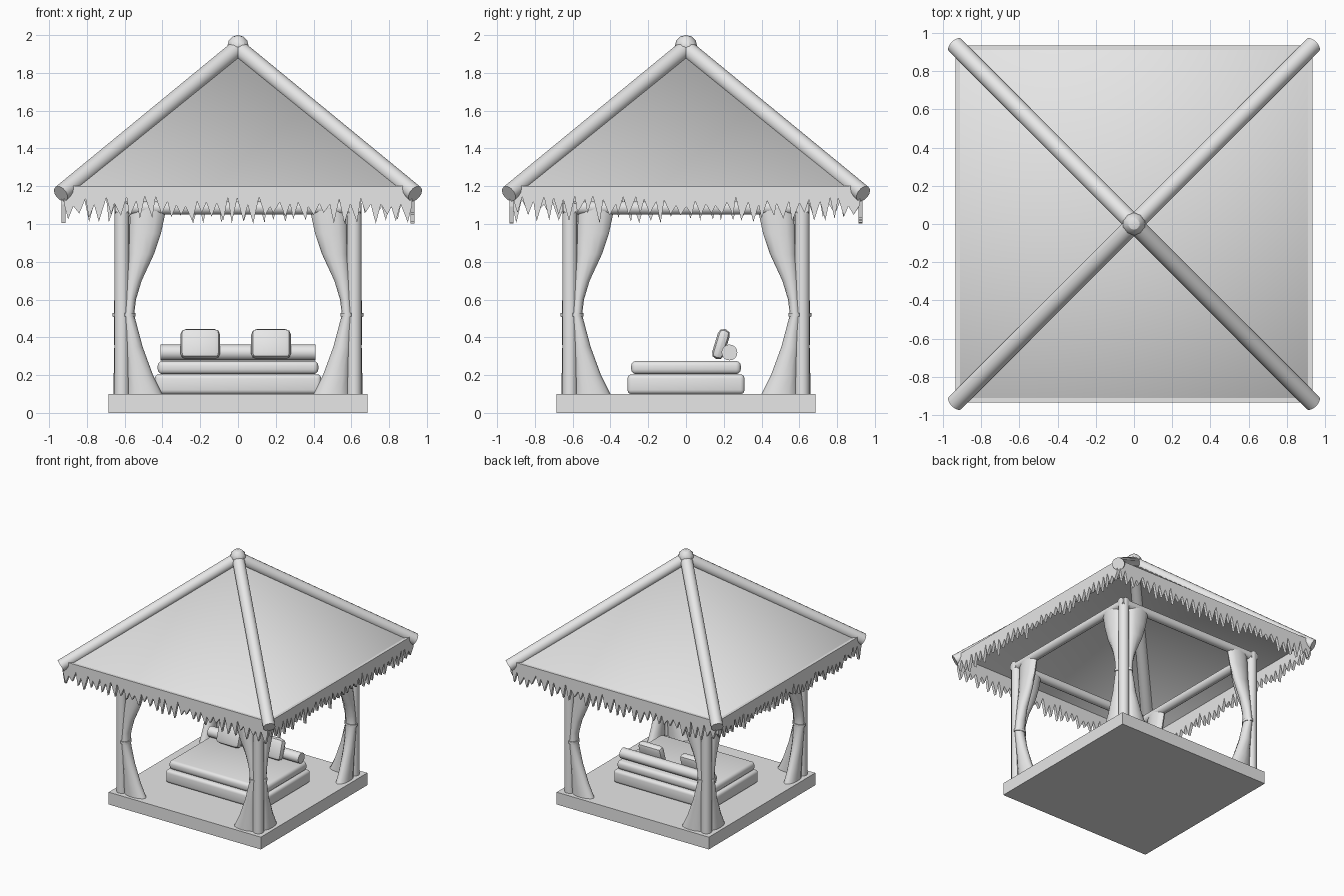
import bpy, bmesh, math, random
from mathutils import Vector, Matrix

random.seed(4)
if "Cube" in bpy.data.objects:
    bpy.data.objects.remove(bpy.data.objects["Cube"], do_unlink=True)

grey = bpy.data.materials.new("plain_grey")
grey.use_nodes = True
grey.diffuse_color = (0.8, 0.8, 0.8, 1)
grey.node_tree.nodes["Principled BSDF"].inputs["Base Color"].default_value = (0.8, 0.8, 0.8, 1)


def finish(name, bm, smooth=None):
    bmesh.ops.recalc_face_normals(bm, faces=bm.faces)
    mesh = bpy.data.meshes.new(name)
    bm.to_mesh(mesh)
    bm.free()
    mesh.materials.append(grey)
    ob = bpy.data.objects.new(name, mesh)
    bpy.context.collection.objects.link(ob)
    if smooth:
        bpy.ops.object.select_all(action='DESELECT')
        ob.select_set(True)
        bpy.context.view_layer.objects.active = ob
        bpy.ops.object.shade_smooth_by_angle(angle=math.radians(smooth))
    return ob


def box(name, size, center, bevel=0, segments=3, tilt=0):
    bm = bmesh.new()
    bmesh.ops.create_cube(bm, size=1)
    bmesh.ops.scale(bm, vec=size, verts=bm.verts)
    if bevel:
        bmesh.ops.bevel(bm, geom=bm.edges[:], offset=bevel, segments=segments,
                        profile=0.5, affect='EDGES')
    place = Matrix.Translation(center) @ Matrix.Rotation(tilt, 4, 'X')
    bmesh.ops.transform(bm, matrix=place, verts=bm.verts)
    return finish(name, bm, 40 if bevel else None)


def pole(name, a, b, radius, sides=16):
    a, b = Vector(a), Vector(b)
    bm = bmesh.new()
    bmesh.ops.create_cone(bm, cap_ends=True, segments=sides, radius1=radius,
                          radius2=radius, depth=(b - a).length)
    turn = (b - a).to_track_quat('Z', 'Y').to_matrix().to_4x4()
    bmesh.ops.transform(bm, matrix=Matrix.Translation((a + b) / 2) @ turn, verts=bm.verts)
    return finish(name, bm, 40)


def loft(name, rows, place, sides=12):
    """Stack of elliptical sections: height, outer edge, inner edge, half thickness."""
    bm = bmesh.new()
    rings = []
    for z, outer, inner, thick in rows:
        mid, half = (outer + inner) / 2, (outer - inner) / 2
        angles = [math.tau * i / sides for i in range(sides)]
        rings.append([bm.verts.new((mid + half * math.cos(t), -POST + thick * math.sin(t), z))
                      for t in angles])
    for low, high in zip(rings, rings[1:]):
        for i in range(sides):
            j = (i + 1) % sides
            bm.faces.new((low[i], low[j], high[j], high[i]))
    bm.faces.new(rings[0])
    bm.faces.new(rings[-1])
    bmesh.ops.transform(bm, matrix=place, verts=bm.verts)
    return finish(name, bm, 50)


POST = 0.615
EAVE = 0.92

# Floor slab
box("floor_slab", (1.37, 1.37, 0.1), (0, 0, 0.05))

# Daybed: base, mattress, bolster and two leaning pillows
box("daybed_base", (0.88, 0.62, 0.105), (0, 0, 0.152), 0.022)
box("mattress", (0.85, 0.58, 0.07), (0, 0, 0.24), 0.025)
pole("bolster", (-0.41, 0.23, 0.32), (0.41, 0.23, 0.32), 0.042)
for side, x in (("right", -0.2), ("left", 0.175)):
    box(side + "_pillow", (0.21, 0.065, 0.165), (x, 0.185, 0.364), 0.03, 2, math.radians(-17))

# Corner posts, head beams, curtains and ties, one set per side
curtain_rows = [(0.1, 0.59, 0.4, 0.045), (0.2, 0.59, 0.45, 0.043), (0.35, 0.6, 0.505, 0.04),
                (0.52, 0.607, 0.55, 0.043), (0.6, 0.6, 0.54, 0.04), (0.7, 0.595, 0.51, 0.038),
                (0.84, 0.58, 0.445, 0.037), (0.95, 0.575, 0.408, 0.036), (1.08, 0.57, 0.38, 0.035)]
tie_rows = [(0.51, 0.613, 0.543, 0.05), (0.53, 0.613, 0.543, 0.05)]
mirror = Matrix.Scale(-1, 4, (1, 0, 0))
for n, name in enumerate(("front", "left", "back", "right")):
    spin = Matrix.Rotation(n * math.pi / 2, 4, 'Z')
    pole(name + "_post", spin @ Vector((POST, -POST, 0.1)), spin @ Vector((POST, -POST, 1.11)), 0.04)
    pole(name + "_beam", spin @ Vector((-0.65, -POST, 1.085)),
         spin @ Vector((0.65, -POST, 1.085)), 0.035)
    for half, flip in (("a", Matrix.Identity(4)), ("b", mirror)):
        loft(f"{name}_curtain_{half}", curtain_rows, spin @ flip)
        loft(f"{name}_curtain_tie_{half}", tie_rows, spin @ flip)

    # Hip pole from eave corner to peak
    pole(name + "_hip_pole", spin @ Vector((0.938, -0.938, 1.16)), (0, 0, 1.93), 0.046)

    # Ragged thatch fringe under the eave
    bm = bmesh.new()
    teeth = 34
    last = None
    for i in range(2 * teeth + 1):
        x = -EAVE + EAVE * i / teeth
        if 0 < i < 2 * teeth:
            x += random.uniform(-0.008, 0.008)
        z = random.uniform(1.0, 1.06) if i % 2 else random.uniform(1.09, 1.15)
        pair = (bm.verts.new((x, -0.935, z)), bm.verts.new((x, -0.935, 1.2)))
        if last:
            bm.faces.new((last[0], pair[0], pair[1], last[1]))
        last = pair
    solid = bmesh.ops.extrude_face_region(bm, geom=bm.faces[:] + bm.edges[:],
                                          use_keep_orig=True)
    moved = [g for g in solid["geom"] if isinstance(g, bmesh.types.BMVert)]
    bmesh.ops.translate(bm, vec=(0, 0.023, 0), verts=moved)
    bmesh.ops.transform(bm, matrix=spin, verts=bm.verts)
    finish(name + "_fringe", bm)

# Pyramid roof shell, shaded softly across the hips
bm = bmesh.new()
corners = [bm.verts.new((x * EAVE, y * EAVE, 1.185))
           for x, y in ((-1, -1), (1, -1), (1, 1), (-1, 1))]
peak = bm.verts.new((0, 0, 1.92))
for i in range(4):
    bm.faces.new((corners[i], corners[(i + 1) % 4], peak))
finish("roof_shell", bm, 120)

# Peak knob
bm = bmesh.new()
bmesh.ops.create_uvsphere(bm, u_segments=10, v_segments=6, radius=0.06)
bmesh.ops.translate(bm, vec=(0, 0, 1.94), verts=bm.verts)
finish("peak_knob", bm, 30)
